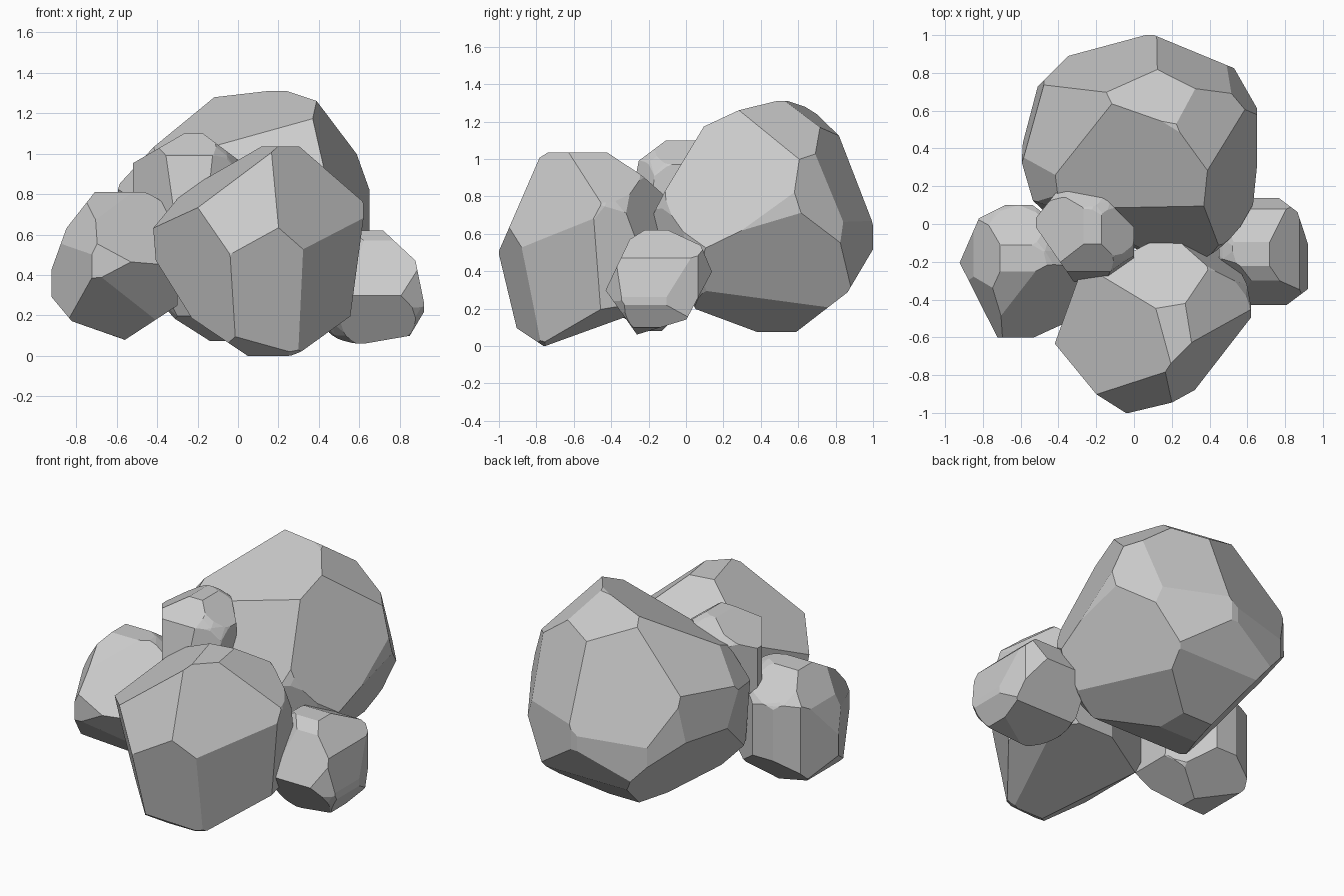
import bpy, bmesh
from mathutils import Vector


def rock(name, centre, radius, box, cuts):
    """Chisel a ball with flat cuts: each is (facing x, y, z, distance from centre)."""
    c = Vector(centre)
    bm = bmesh.new()
    bmesh.ops.create_icosphere(bm, subdivisions=3, radius=radius)
    bmesh.ops.translate(bm, verts=bm.verts[:], vec=c)
    planes = []
    for axis in range(3):
        for side, sign in enumerate((-1, 1)):
            n = Vector((0, 0, 0))
            n[axis] = sign
            planes.append((n, sign * (box[axis][side] - c[axis])))
    for x, y, z, d in cuts:
        planes.append((Vector((x, y, z)).normalized(), d))
    for n, d in planes:
        bmesh.ops.bisect_plane(bm, geom=bm.verts[:] + bm.edges[:] + bm.faces[:],
                               dist=1e-5, plane_co=c + n * d, plane_no=n, clear_outer=True)
        rim = [e for e in bm.edges if e.is_boundary]
        if rim:
            bmesh.ops.edgeloop_fill(bm, edges=rim)
    bmesh.ops.remove_doubles(bm, verts=bm.verts[:], dist=0.004)
    bmesh.ops.recalc_face_normals(bm, faces=bm.faces[:])
    mesh = bpy.data.meshes.new(name)
    bm.to_mesh(mesh)
    bm.free()
    obj = bpy.data.objects.new(name, mesh)
    bpy.context.collection.objects.link(obj)
    return obj


# Large boulder at the back
rock("back_boulder", (0.03, 0.42, 0.69), 0.7,
     ((-0.6, 0.65), (-0.19, 1.0), (0.075, 1.31)), [
         (-.24, -.39, .89, .475), (-.12, -.86, .49, .477), (.9, -.26, .36, .562),
         (.87, .14, -.47, .557), (.78, .59, .19, .605), (.36, .86, .33, .525),
         (-.25, .9, .35, .488), (.1, .55, .8, .59), (.6, .25, .76, .615),
         (.38, .92, 0, .565), (-.26, .965, 0, .552),
         (-.77, -.32, .55, .585), (-.44, -.79, .43, .53),
         (-.7, .1, .7, .54), (-.95, .25, .1, .59), (-.95, -.25, -.15, .6),
         (-.7, .7, 0, .6), (0, -.35, -.94, .59), (0, -.9, -.45, .55),
         (0, .61, -.79, .59), (0, .86, -.51, .587), (.5, 0, -.87, .58),
         (-.74, .2, -.63, .51), (-.65, 0, -.76, .62),
         (-.38, -.9, .1, .5), (.6, -.8, -.2, .67)])

# Boulder at the front
rock("front_boulder", (0.1, -0.55, 0.52), 0.585,
     ((-0.42, 0.62), (-1.0, -0.1), (0, 1.035)), [
         (0, -.92, .4, .408), (.33, -.92, -.2, .375), (.67, -.66, .35, .367),
         (.8, -.56, -.15, .365), (.98, .15, -.12, .5), (.55, .8, .2, .5),
         (-.55, -.15, .8, .395), (-.1, .6, .8, .47), (.62, .1, .78, .52),
         (-.7, -.65, -.2, .405), (-.94, .34, 0, .46), (-.85, 0, -.53, .455),
         (-.56, 0, -.83, .46), (-.45, .89, 0, .41), (0, .34, -.94, .42),
         (0, -.55, -.83, .55), (.4, .2, -.9, .49)])

# Medium stone on the left
rock("left_stone", (-0.62, -0.25, 0.44), 0.41,
     ((-0.925, -0.3), (-0.6, 0.1), (0.08, 0.81)), [
         (-.89, -.45, 0, .25), (.35, -.65, .65, .28), (-.45, .9, 0, .34),
         (-.92, .4, 0, .296), (-.94, 0, .34, .28), (-.79, 0, .62, .298),
         (-.77, 0, -.64, .327), (-.33, 0, -.94, .32), (.55, 0, -.84, .335),
         (.05, -.65, -.75, .265), (-.79, -.47, .4, .27), (0, -.5, .86, .32),
         (.3, -.76, -.57, .28), (.6, .8, 0, .33), (0, .6, .8, .38),
         (0, .7, -.7, .34)])

# Small stone on the right
rock("right_stone", (0.69, -0.13, 0.34), 0.33,
     ((0.45, 0.92), (-0.43, 0.15), (0.055, 0.62)), [
         (.98, 0, .2, .21), (.68, 0, .73, .224), (0, .42, .9, .268),
         (0, .92, .39, .27), (0, .88, -.47, .21), (0, .29, -.95, .228),
         (0, -.82, -.58, .269), (0, -.9, .43, .253), (0, -.53, .85, .286),
         (.86, 0, -.51, .26), (.17, 0, -.985, .264), (-.5, -.7, .5, .27),
         (.6, -.8, 0, .31), (.95, .31, 0, .227), (.6, .8, 0, .26)])

# Small stone resting on top
rock("top_stone", (-0.26, -0.04, 0.83), 0.3,
     ((-0.52, 0.0), (-0.31, 0.22), (0.57, 1.1)), [
         (0, -.6, .8, .256), (0, -.98, .2, .24), (.6, -.8, .1, .265),
         (-.5, 0, .86, .237), (-.82, -.57, 0, .2), (-.79, .62, 0, .248),
         (.7, .7, 0, .2), (.6, 0, .8, .268), (0, -.7, -.7, .27),
         (0, .7, .7, .28)])
